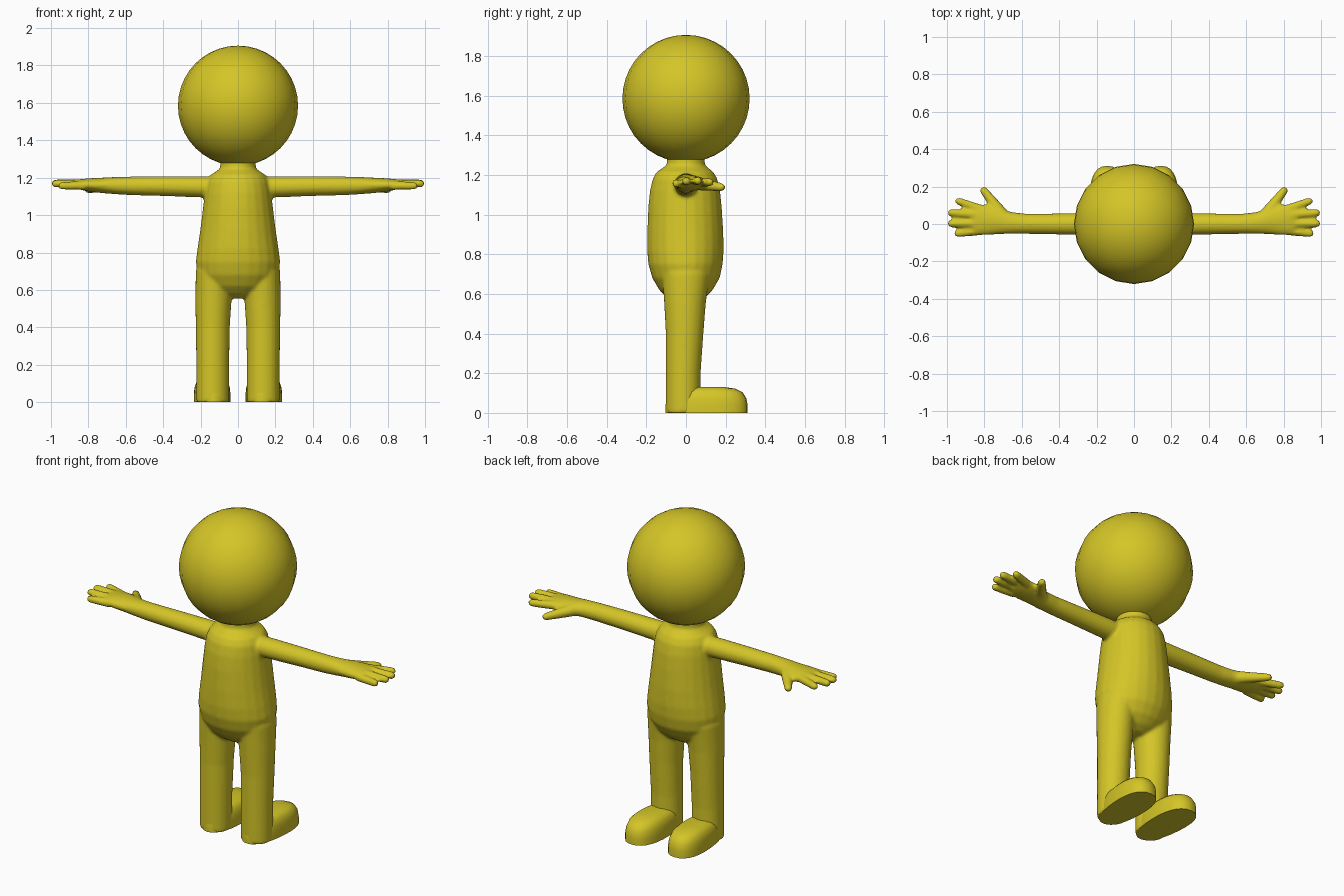
import bpy, bmesh, math
from mathutils import Vector

if "Cube" in bpy.data.objects:
    bpy.data.objects.remove(bpy.data.objects["Cube"])

yellow = bpy.data.materials.new("mustard_yellow")
yellow.diffuse_color = (0.66, 0.56, 0.02, 1)
yellow.use_nodes = True
yellow.node_tree.nodes["Principled BSDF"].inputs["Base Color"].default_value = yellow.diffuse_color


def finish(name, bm):
    bmesh.ops.recalc_face_normals(bm, faces=bm.faces[:])
    mesh = bpy.data.meshes.new(name)
    bm.to_mesh(mesh)
    bm.free()
    mesh.materials.append(yellow)
    mesh.polygons.foreach_set("use_smooth", [True] * len(mesh.polygons))
    obj = bpy.data.objects.new(name, mesh)
    bpy.context.collection.objects.link(obj)
    return obj


def skin(bm, rings):
    """Bridge rings of points into a closed, capped tube."""
    rows = [[bm.verts.new(p) for p in ring] for ring in rings]
    n = len(rows[0])
    for a, b in zip(rows, rows[1:]):
        for i in range(n):
            j = (i + 1) % n
            bm.faces.new((a[i], a[j], b[j], b[i]))
    bm.faces.new(rows[0][::-1])
    bm.faces.new(rows[-1])


def ellipse(centre, u, v, n=24):
    return [centre + u * math.cos(2 * math.pi * i / n) + v * math.sin(2 * math.pi * i / n)
            for i in range(n)]


def column(bm, sections):
    """Upright loft: (z, centre x, half width, y min, y max)."""
    skin(bm, [ellipse(Vector((cx, (y0 + y1) / 2, z)), Vector((rx, 0, 0)),
                      Vector((0, (y1 - y0) / 2, 0))) for z, cx, rx, y0, y1 in sections])


def capsule(bm, start, end, r0, r1):
    """Round-ended finger from start to end."""
    a, b = Vector(start), Vector(end)
    d = (b - a).normalized()
    u = d.cross(Vector((0, 0, 1))).normalized()
    v = u.cross(d)
    b = b - d * r1
    rings = [ellipse(a, u * r0, v * r0, 12)]
    for deg in (0, 30, 55, 78):
        t = math.radians(deg)
        r = r1 * math.cos(t)
        rings.append(ellipse(b + d * r1 * math.sin(t), u * r, v * r, 12))
    skin(bm, rings)


body = bmesh.new()

# Torso and neck
column(body, [
    (0.555, 0, 0.07, -0.05, 0.05), (0.58, 0, 0.13, -0.095, 0.095),
    (0.62, 0, 0.18, -0.135, 0.135), (0.68, 0, 0.215, -0.17, 0.17),
    (0.75, 0, 0.226, -0.19, 0.185), (0.82, 0, 0.217, -0.196, 0.19),
    (0.92, 0, 0.202, -0.195, 0.188), (1.04, 0, 0.187, -0.19, 0.18),
    (1.12, 0, 0.178, -0.182, 0.172), (1.18, 0, 0.168, -0.168, 0.158),
    (1.215, 0, 0.147, -0.148, 0.138), (1.235, 0, 0.115, -0.118, 0.113),
    (1.25, 0, 0.096, -0.097, 0.095), (1.31, 0, 0.094, -0.094, 0.094)])

for s in (-1, 1):
    # Leg
    column(body, [
        (0.0, s * 0.135, 0.088, -0.102, 0.072), (0.2, s * 0.135, 0.088, -0.102, 0.074),
        (0.4, s * 0.135, 0.091, -0.102, 0.088), (0.55, s * 0.131, 0.097, -0.11, 0.10),
        (0.7, s * 0.126, 0.1, -0.12, 0.12), (0.8, s * 0.11, 0.09, -0.11, 0.11)])
    # Arm and palm: (x, y min, y max, z min, z max)
    arm = [(0.08, -0.06, 0.06, 1.09, 1.205), (0.2, -0.06, 0.06, 1.095, 1.208),
           (0.4, -0.056, 0.056, 1.102, 1.208), (0.58, -0.053, 0.055, 1.107, 1.206),
           (0.66, -0.053, 0.065, 1.112, 1.204), (0.73, -0.055, 0.09, 1.118, 1.2),
           (0.79, -0.06, 0.105, 1.125, 1.197), (0.84, -0.06, 0.105, 1.135, 1.193),
           (0.87, -0.045, 0.09, 1.145, 1.185)]
    skin(body, [ellipse(Vector((s * x, (y0 + y1) / 2, (z0 + z1) / 2)),
                        Vector((0, (y1 - y0) / 2, 0)), Vector((0, 0, (z1 - z0) / 2)))
                for x, y0, y1, z0, z1 in arm])
    # Fingers
    for y0, x1, y1, z in ((-0.037, 0.963, -0.052, 1.157), (0.003, 0.998, 0.002, 1.168),
                          (0.047, 0.998, 0.062, 1.17), (0.08, 0.956, 0.128, 1.163)):
        capsule(body, (s * 0.82, y0, z), (s * x1, y1, z), 0.024, 0.021)
    # Thumb
    capsule(body, (s * 0.70, 0.045, 1.158), (s * 0.815, 0.195, 1.135), 0.036, 0.022)

# Fuse the limbs and torso into one softly blended skin
body_obj = finish("body", body)
fuse = body_obj.modifiers.new("fuse", 'REMESH')
fuse.mode = 'VOXEL'
fuse.voxel_size = 0.009
fuse.use_smooth_shade = True
soften = body_obj.modifiers.new("soften", 'SMOOTH')
soften.factor = 0.5
soften.iterations = 6

# Feet with flat soles, wider at the toes
for s, side in ((-1, "left"), (1, "right")):
    foot = bmesh.new()
    rings = []
    for z, k in ((0, 1), (0.04, 1), (0.075, 0.965), (0.105, 0.87), (0.122, 0.7), (0.131, 0.4)):
        ring = []
        for i in range(28):
            t = 2 * math.pi * i / 28
            c, w = math.cos(t), math.sin(t)
            c = math.copysign(abs(c) ** 0.85, c)
            w = math.copysign(abs(w) ** 0.85, w)
            ring.append(Vector((s * (0.137 + 0.006 * c) + k * (0.097 + 0.01 * c) * w,
                                0.104 + 0.207 * k * c, z)))
        rings.append(ring)
    skin(foot, rings)
    obj = finish(side + "_foot", foot)
    bpy.ops.object.select_all(action='DESELECT')
    obj.select_set(True)
    bpy.context.view_layer.objects.active = obj
    bpy.ops.object.shade_smooth_by_angle(angle=math.radians(50))

# Head
head = bmesh.new()
bmesh.ops.create_uvsphere(head, u_segments=20, v_segments=20, radius=0.321)
bmesh.ops.translate(head, verts=head.verts[:], vec=(0, 0, 1.585))
finish("head", head)
